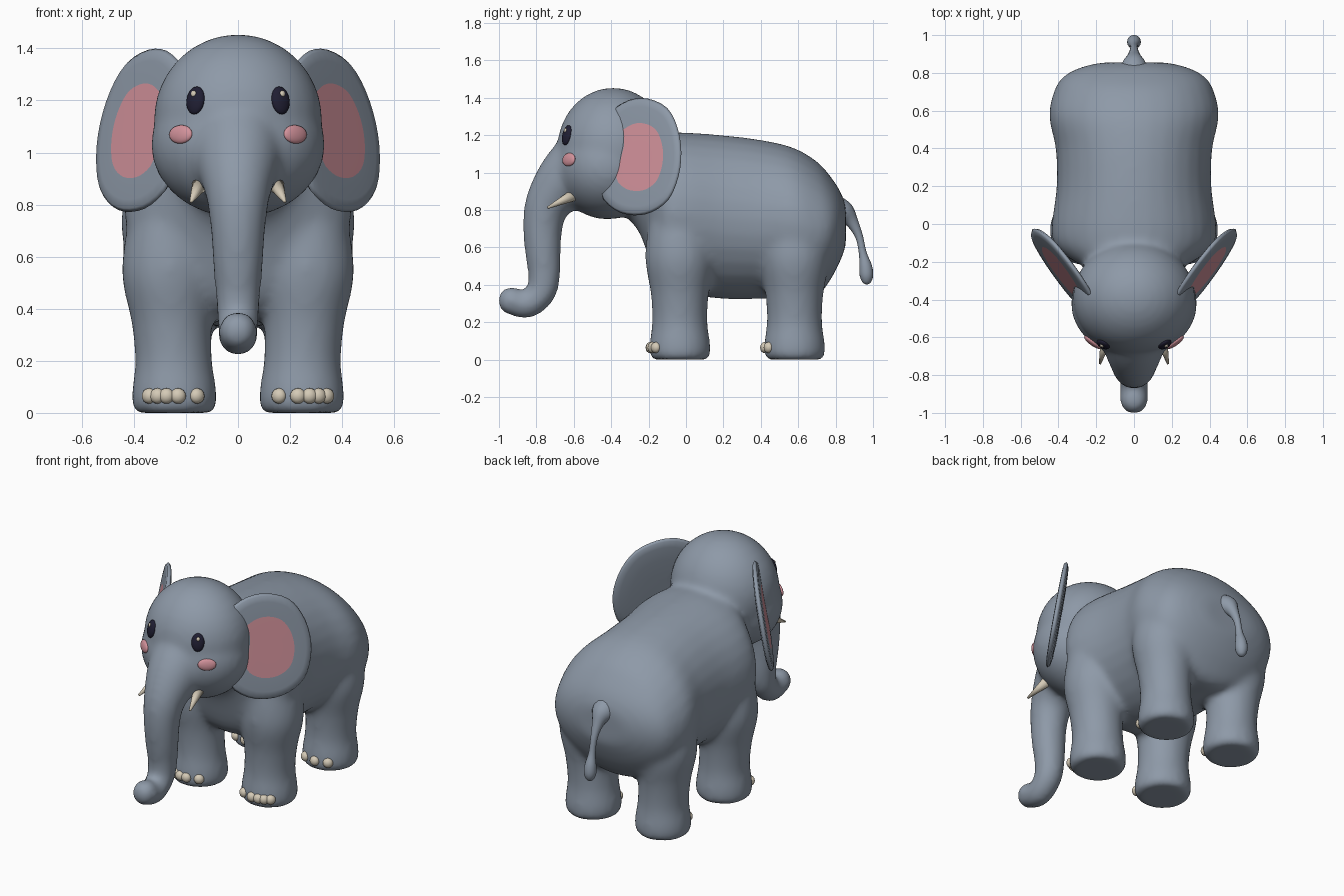
import bpy, bmesh, math
from mathutils import Matrix, Vector
from mathutils.bvhtree import BVHTree

if "Cube" in bpy.data.objects:
    bpy.data.objects.remove(bpy.data.objects["Cube"], do_unlink=True)


def material(name, rgb):
    m = bpy.data.materials.new(name)
    m.use_nodes = True
    m.diffuse_color = (*rgb, 1)
    m.node_tree.nodes["Principled BSDF"].inputs["Base Color"].default_value = (*rgb, 1)
    return m


GREY = material("grey skin", (0.27, 0.32, 0.39))
PINK = material("soft pink", (0.65, 0.29, 0.33))
IVORY = material("ivory", (0.66, 0.59, 0.47))
DARK = material("dark navy", (0.014, 0.013, 0.032))


def finish(name, bm, *mats):
    bmesh.ops.recalc_face_normals(bm, faces=bm.faces)
    mesh = bpy.data.meshes.new(name)
    bm.to_mesh(mesh)
    bm.free()
    for m in mats:
        mesh.materials.append(m)
    for p in mesh.polygons:
        p.use_smooth = True
    ob = bpy.data.objects.new(name, mesh)
    bpy.context.collection.objects.link(ob)
    return ob


def resample(keys, steps=5):
    """Catmull-Rom interpolation through key tuples."""
    keys = [Vector(k) for k in keys]
    out = []
    for i in range(len(keys) - 1):
        a, b, c = keys[max(i - 1, 0)], keys[i], keys[i + 1]
        d = keys[min(i + 2, len(keys) - 1)]
        for s in range(steps):
            t = s / steps
            out.append(0.5 * (2 * b + (c - a) * t + (2 * a - 5 * b + 4 * c - d) * t * t
                              + (3 * b - a - 3 * c + d) * t ** 3))
    return out + [keys[-1]]


def tube(bm, keys, axis=None, sides=32):
    """Loft elliptical rings; each key is x, y, z, half width, half depth."""
    rows = resample(keys)
    rings = []
    for i, r in enumerate(rows):
        here = Vector(r[:3])
        ahead, behind = rows[min(i + 1, len(rows) - 1)], rows[max(i - 1, 0)]
        along = Vector(axis) if axis else (Vector(ahead[:3]) - Vector(behind[:3])).normalized()
        side = Vector((1, 0, 0))
        up = along.cross(side).normalized()
        ring = []
        for k in range(sides):
            a = math.tau * k / sides
            ring.append(bm.verts.new(here + side * r[3] * math.cos(a) + up * r[4] * math.sin(a)))
        rings.append(ring)
    for lo, hi in zip(rings, rings[1:]):
        for k in range(sides):
            n = (k + 1) % sides
            bm.faces.new((lo[k], lo[n], hi[n], hi[k]))
    bm.faces.new(rings[0])
    bm.faces.new(rings[-1])


def ellipsoid(bm, centre, radii, rotation=None, segments=32):
    m = Matrix.Translation(centre)
    if rotation:
        m = m @ rotation.to_matrix().to_4x4()
    bmesh.ops.create_uvsphere(bm, u_segments=segments, v_segments=segments // 2, radius=1,
                              matrix=m @ Matrix.Diagonal((*radii, 1)))


# Body: torso, head, trunk and legs fused into one skin
bm = bmesh.new()
torso = [(-0.36, 1.2, 0.8, 0.2), (-0.25, 1.22, 0.68, 0.24), (-0.17, 1.22, 0.46, 0.36),
         (-0.1, 1.215, 0.38, 0.425), (0, 1.215, 0.35, 0.435), (0.2, 1.2, 0.325, 0.41),
         (0.4, 1.175, 0.325, 0.415), (0.57, 1.135, 0.33, 0.45), (0.7, 1.06, 0.34, 0.425),
         (0.78, 0.97, 0.44, 0.375), (0.83, 0.89, 0.54, 0.28), (0.855, 0.82, 0.61, 0.17)]
tube(bm, [(0, y, (t + b) / 2, w, (t - b) / 2) for y, t, b, w in torso], axis=(0, 1, 0))

ellipsoid(bm, (0, -0.39, 1.125), (0.325, 0.3, 0.33))
ellipsoid(bm, (0, -0.42, 1.03), (0.335, 0.285, 0.28))

trunk = [(-0.5, 1.08, 0.2), (-0.64, 0.96, 0.165), (-0.735, 0.84, 0.125), (-0.765, 0.72, 0.107),
         (-0.765, 0.58, 0.097), (-0.758, 0.46, 0.087), (-0.775, 0.36, 0.08),
         (-0.85, 0.295, 0.075), (-0.925, 0.31, 0.072)]
tube(bm, [(0, y, z, r, r) for y, z, r in trunk])
ellipsoid(bm, (0, -0.932, 0.315), (0.076, 0.076, 0.076))

leg = [(0, 0.245, 0.145), (0.025, 0.245, 0.162), (0.09, 0.245, 0.162), (0.2, 0.247, 0.148),
       (0.35, 0.255, 0.155), (0.55, 0.262, 0.185), (0.8, 0.25, 0.16)]
for s in (1, -1):
    for y in (-0.033, 0.58):
        tube(bm, [(s * x, y, z, r, r) for z, x, r in leg], axis=(0, 0, 1))
raw = finish("body_blockout", bm, GREY)

remesh = raw.modifiers.new("fuse", 'REMESH')
remesh.mode = 'VOXEL'
remesh.voxel_size = 0.018
remesh.use_smooth_shade = True
soften = raw.modifiers.new("soften", 'SMOOTH')
soften.factor = 0.5
soften.iterations = 14
depsgraph = bpy.context.evaluated_depsgraph_get()
skin = bpy.data.meshes.new_from_object(raw.evaluated_get(depsgraph))
bpy.data.objects.remove(raw, do_unlink=True)
bm = bmesh.new()
bm.from_mesh(skin)
surface = BVHTree.FromBMesh(bm)
low = min(v.co.z for v in bm.verts)
bmesh.ops.translate(bm, verts=bm.verts, vec=(0, 0, -low))
finish("body", bm, GREY)


def on_skin(x, z, start=-2):
    """Point and outward normal on the skin, found from the front."""
    point, normal, _, _ = surface.ray_cast(Vector((x, start, z)), Vector((0, 1, 0)))
    return point, normal


# Tail with a drop-shaped tuft
bm = bmesh.new()
tail = [(0.79, 0.8, 0.085), (0.845, 0.78, 0.065), (0.885, 0.74, 0.036), (0.925, 0.66, 0.021),
        (0.945, 0.57, 0.021), (0.96, 0.5, 0.034), (0.965, 0.45, 0.036), (0.966, 0.415, 0.023),
        (0.966, 0.403, 0.006)]
tube(bm, [(0, y, z, r, r) for y, z, r in tail], sides=16)
finish("tail", bm, GREY)

# Ears: thin lens shapes with a pink inner patch on the outer side
outline = [(-0.39, 1.34), (-0.3, 1.39), (-0.2, 1.395), (-0.1, 1.345), (-0.045, 1.24),
           (-0.025, 1.11), (-0.04, 0.98), (-0.09, 0.86), (-0.18, 0.79), (-0.28, 0.772),
           (-0.38, 0.8), (-0.455, 0.89), (-0.42, 1.05), (-0.385, 1.2)]
outline = resample(outline + outline[:1], 3)[:-1]
MID = Vector((-0.235, 1.075))
OUT = Vector((1, -0.72, 0.2)).normalized()


def ear_point(p, s, scale, lift):
    y, z = MID + (p - MID) * scale
    q = Vector((0.28 + (y + 0.37) * 0.72 - 0.2 * (z - 1.1), y, z)) + OUT * lift
    return Vector((s * q.x, q.y, q.z))


rows = [(0.3, -0.026), (0.6, -0.024), (0.85, -0.019), (0.96, -0.012), (1, 0),
        (0.96, 0.012), (0.85, 0.015), (0.58, 0.016), (0.3, 0.016)]
for s, label in ((1, "left"), (-1, "right")):
    bm = bmesh.new()
    rings = [[bm.verts.new(ear_point(p, s, k, h)) for p in outline] for k, h in rows]
    n = len(outline)
    for i in range(len(rings) - 1):
        for k in range(n):
            j = (k + 1) % n
            f = bm.faces.new((rings[i][k], rings[i][j], rings[i + 1][j], rings[i + 1][k]))
            f.material_index = int(i == len(rings) - 2)
    bm.faces.new(rings[0])
    bm.faces.new(rings[-1]).material_index = 1
    finish(label + "_ear", bm, GREY, PINK)

    # Eye with a small glint
    point, normal = on_skin(s * 0.163, 1.2)
    turn = normal.to_track_quat('Z', 'Y')
    bm = bmesh.new()
    ellipsoid(bm, point, (0.038, 0.055, 0.02), turn, 24)
    finish(label + "_eye", bm, DARK)
    bm = bmesh.new()
    ellipsoid(bm, point + normal * 0.016 + Vector((0, 0.006, 0.022)), (0.011, 0.013, 0.008), turn, 12)
    finish(label + "_eye_glint", bm, IVORY)

    # Rosy cheek
    point, normal = on_skin(s * 0.22, 1.07)
    bm = bmesh.new()
    ellipsoid(bm, point, (0.054, 0.036, 0.016), normal.to_track_quat('Z', 'Y'), 24)
    finish(label + "_cheek", bm, PINK)

    # Tusk
    base, tip = Vector((s * 0.142, -0.59, 0.885)), Vector((s * 0.18, -0.74, 0.812))
    bm = bmesh.new()
    aim = (tip - base).to_track_quat('Z', 'Y').to_matrix().to_4x4()
    bmesh.ops.create_cone(bm, cap_ends=True, segments=16, radius1=0.034, radius2=0.006,
                          depth=(tip - base).length,
                          matrix=Matrix.Translation((base + tip) / 2) @ aim)
    finish(label + "_tusk", bm, IVORY)

    # Toenails
    for foot, start, spots in (("front", -2, (0.157, 0.23, 0.275, 0.31, 0.342)),
                               ("back", 0.25, (0.165, 0.245, 0.325))):
        bm = bmesh.new()
        for x in spots:
            point, normal = on_skin(s * x, 0.065, start)
            ellipsoid(bm, point, (0.03, 0.03, 0.024), normal.to_track_quat('Z', 'Y'), 16)
        finish(label + "_" + foot + "_toenails", bm, IVORY)
